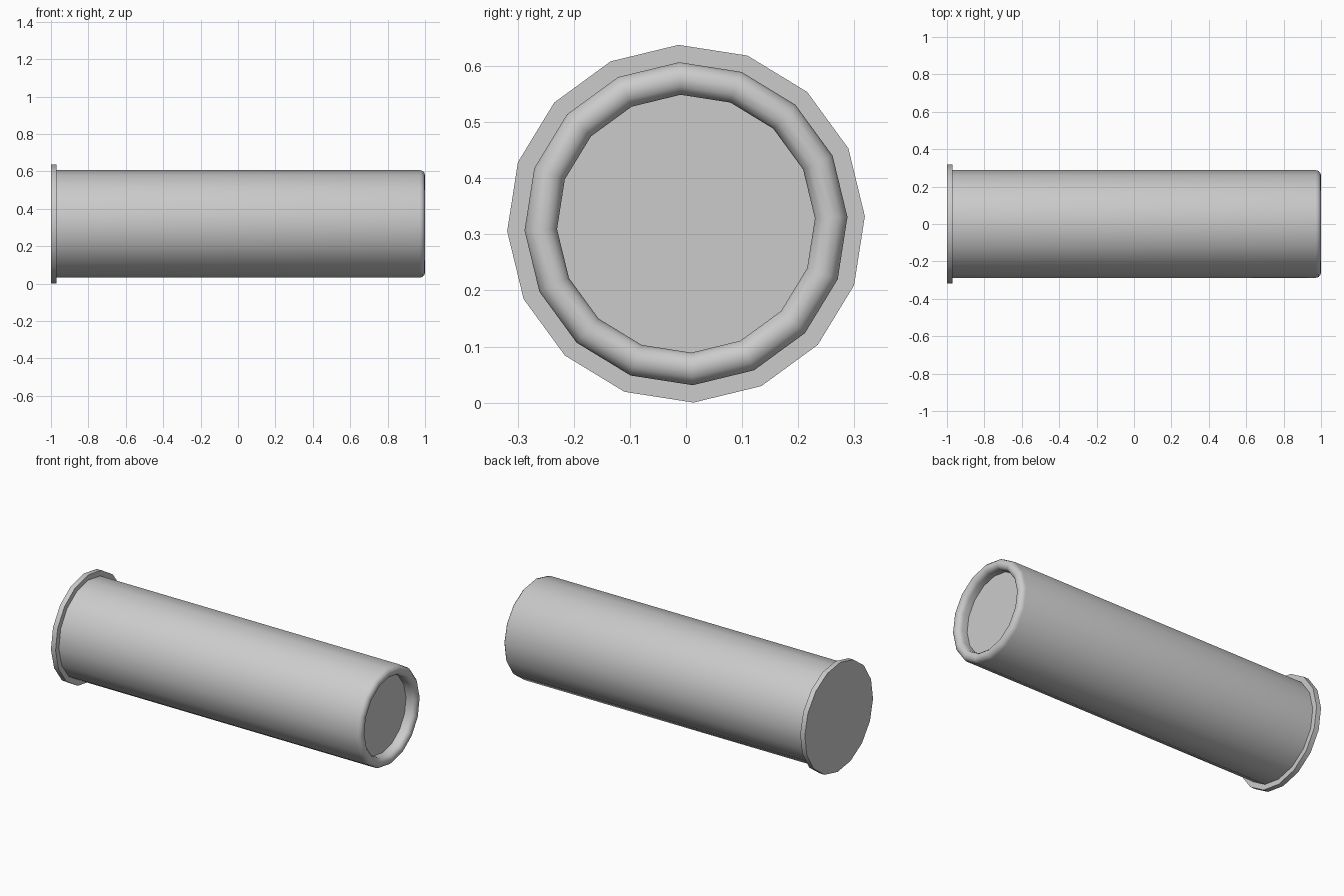
import bpy, bmesh
from math import sin, cos, radians, pi

if "Cube" in bpy.data.objects:
    bpy.data.objects.remove(bpy.data.objects["Cube"])

SIDES = 16
OFFSET = radians(2.4)
AXIS_Z = 0.319


def revolve(name, profile):
    """Spin an (x, radius) profile about the long axis and cap both ends."""
    bm = bmesh.new()
    rings = []
    for x, r in profile:
        rings.append([bm.verts.new((x, r * cos(OFFSET + 2 * pi * i / SIDES),
                                    AXIS_Z + r * sin(OFFSET + 2 * pi * i / SIDES)))
                      for i in range(SIDES)])
    for a, b in zip(rings, rings[1:]):
        for i in range(SIDES):
            j = (i + 1) % SIDES
            bm.faces.new((a[i], a[j], b[j], b[i]))
    bm.faces.new(rings[0])
    bm.faces.new(rings[-1])
    bmesh.ops.recalc_face_normals(bm, faces=bm.faces)
    mesh = bpy.data.meshes.new(name)
    bm.to_mesh(mesh)
    bm.free()
    obj = bpy.data.objects.new(name, mesh)
    bpy.context.collection.objects.link(obj)
    bpy.ops.object.select_all(action='DESELECT')
    obj.select_set(True)
    bpy.context.view_layer.objects.active = obj
    bpy.ops.object.shade_smooth_by_angle(angle=radians(40))
    return obj


# End flange
revolve("flange", [(-1.0, 0.319), (-0.97, 0.319)])

# Tube with a rolled rim and a recessed end disc
roll = [(0.972 + 0.028 * sin(pi * k / 6), 0.259 + 0.029 * cos(pi * k / 6))
        for k in range(7)]
revolve("tube", [(-0.97, 0.288)] + roll + [(0.937, 0.231)])
